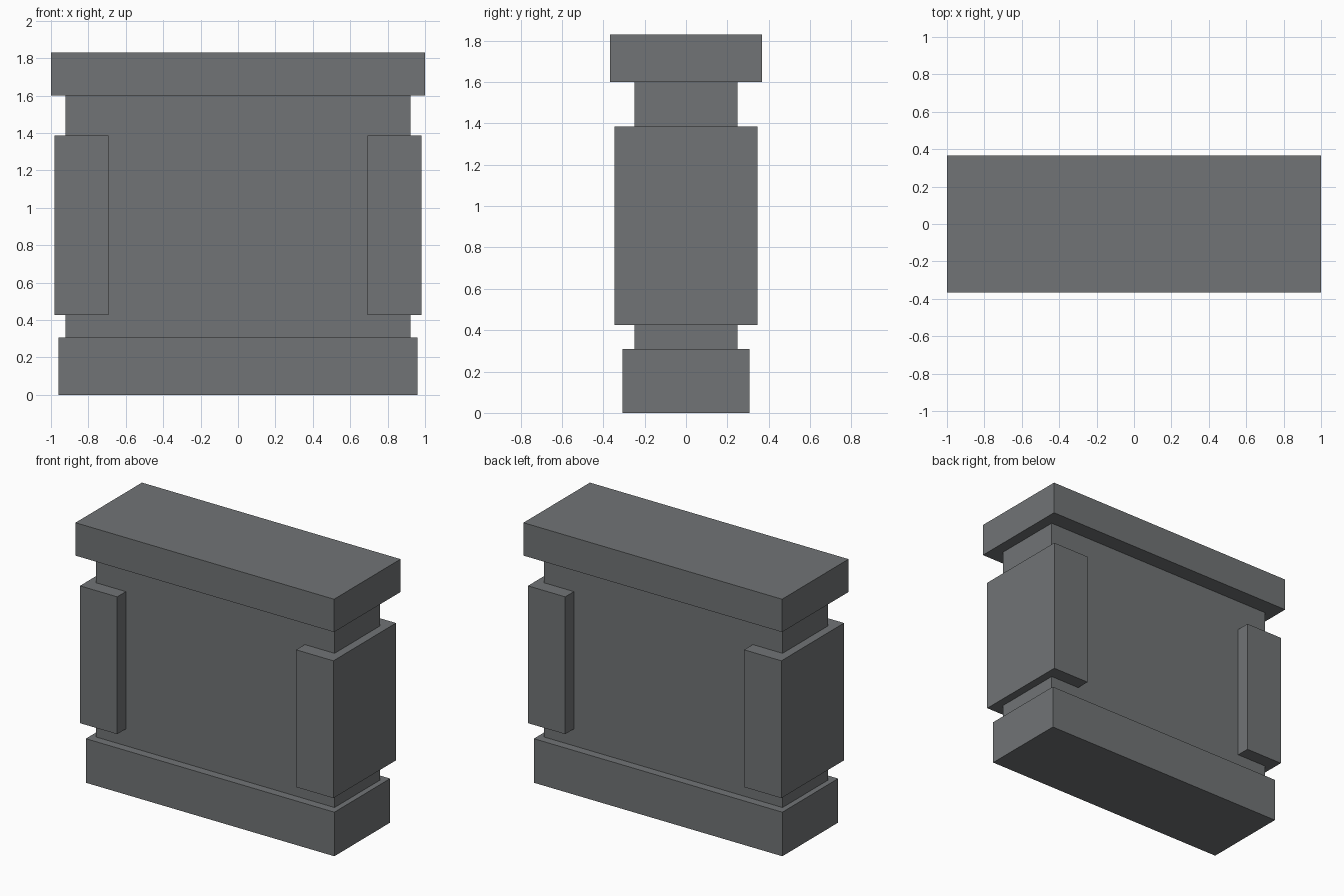
import bpy
import bmesh
from mathutils import Matrix, Vector

if "Cube" in bpy.data.objects:
    bpy.data.objects.remove(bpy.data.objects["Cube"])

# One flat stone grey
stone = bpy.data.materials.new("stone grey")
stone.diffuse_color = (0.165, 0.174, 0.18, 1.0)
stone.use_nodes = True
stone.node_tree.nodes["Principled BSDF"].inputs["Base Color"].default_value = stone.diffuse_color


def box(name, x0, x1, half_depth, z0, z1):
    """Box centred on y = 0 spanning the given x and z ranges."""
    bm = bmesh.new()
    bmesh.ops.create_cube(bm, size=1.0)
    size = Vector((x1 - x0, 2 * half_depth, z1 - z0))
    centre = Vector(((x0 + x1) / 2, 0, (z0 + z1) / 2))
    bm.transform(Matrix.Translation(centre) @ Matrix.Diagonal(size.to_4d()))
    mesh = bpy.data.meshes.new(name)
    bm.to_mesh(mesh)
    bm.free()
    mesh.materials.append(stone)
    obj = bpy.data.objects.new(name, mesh)
    bpy.context.collection.objects.link(obj)
    return obj


# Stacked wall: base plinth, main slab, overhanging cap
box("base", -0.961, 0.961, 0.308, 0.0, 0.308)
box("wall", -0.922, 0.922, 0.25, 0.308, 1.60)
box("cap", -1.0, 1.0, 0.367, 1.60, 1.83)

# End blocks wrapping both ends of the wall
end_block = box("end_blocks", 0.692, 0.98, 0.346, 0.426, 1.386)
mirror = end_block.modifiers.new("mirror", 'MIRROR')
mirror.use_axis = (True, False, False)
